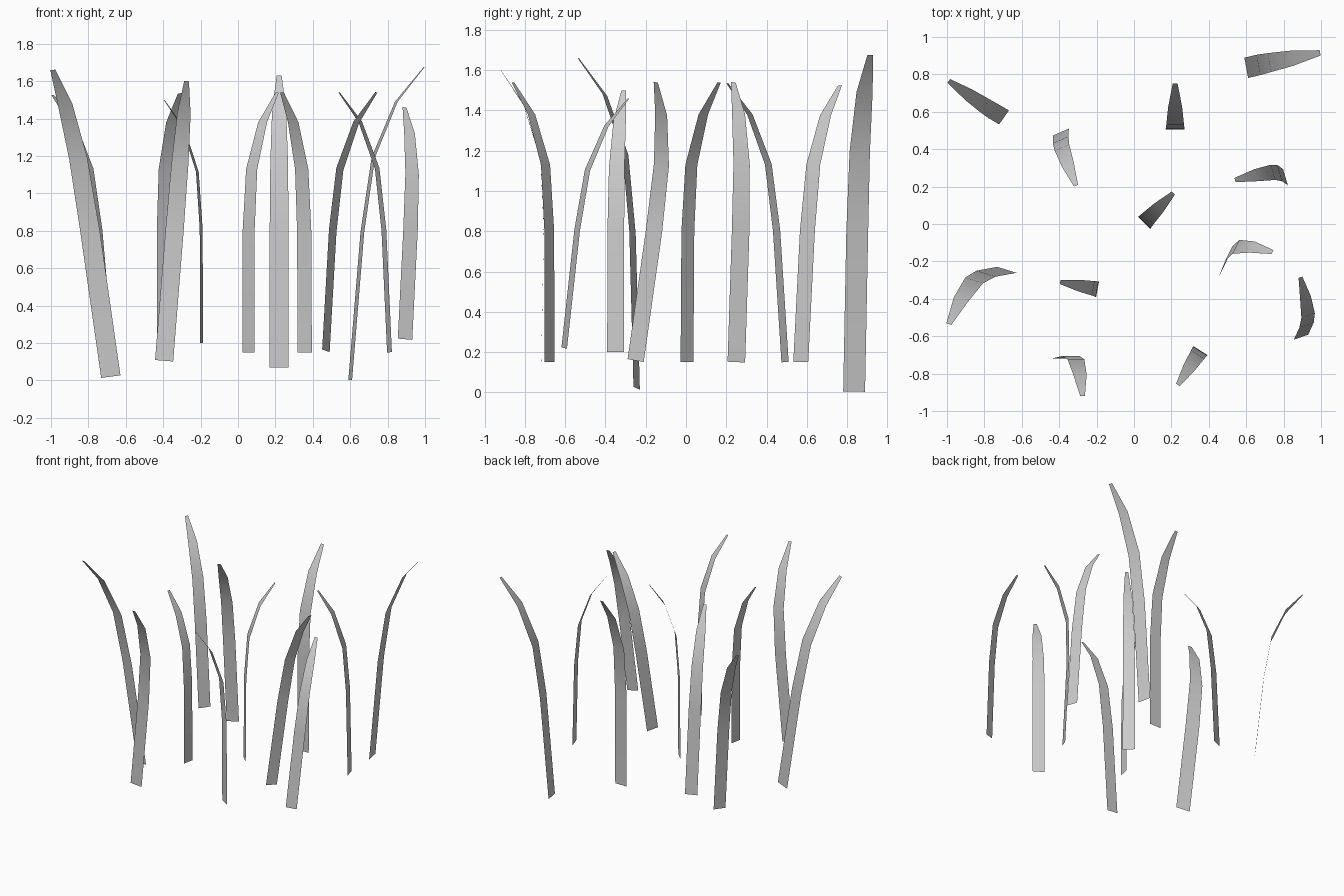
import bpy
from mathutils import Vector

if "Cube" in bpy.data.objects:
    bpy.data.objects.remove(bpy.data.objects["Cube"])

# Unit blade profile: (height, forward bend, width)
PROFILE = [(0, 0, .065), (.468, .003, .065), (.705, .02, .0605),
           (.885, .08, .048), (1, .16, .017)]
TIP = Vector((0, .16, 1))


def grass_blade(name, base, tip, across):
    """Flat bent blade from base to tip; 'across' runs along its base edge."""
    base, tip = Vector(base), Vector(tip)
    t = tip - base
    size = t.length / TIP.length
    t.normalize()
    x = Vector(across)
    x = (x - t * x.dot(t)).normalized()
    n = t.cross(x)
    # undo the profile's own lean so that its tip lands on the target
    u = TIP.normalized()
    up = t * u.z - n * u.y
    fwd = t * u.y + n * u.z
    verts = []
    for h, b, w in PROFILE:
        c = base + (up * h + fwd * b) * size
        verts += [c - x * w * size / 2, c + x * w * size / 2]
    faces = [(i, i + 1, i + 3, i + 2) for i in range(0, len(verts) - 2, 2)]
    me = bpy.data.meshes.new(name)
    me.from_pydata([v[:] for v in verts], [], faces)
    me.shade_smooth()
    ob = bpy.data.objects.new(name, me)
    bpy.context.collection.objects.link(ob)


# Base centre, tip centre, base edge direction
BLADES = [
    ((-.695, .57, .15), (-.99, .765, 1.525), (.05, .07, 0)),
    ((-.39, .492, .15), (-.31, .205, 1.535), (-.08, -.035, 0)),
    ((-.395, -.72, .105), (-.275, -.92, 1.6), (-.09, 0, .007)),
    ((.22, .505, .07), (.22, .75, 1.63), (1, 0, 0)),
    ((.055, .005, .15), (.21, .165, 1.54), (1, -1, 0)),
    ((.357, -.678, .15), (.235, -.86, 1.54), (-.075, .048, 0)),
    ((.81, .25, .15), (.54, .235, 1.54), (-.025, .085, -.004)),
    ((.47, -.25, .158), (.74, -.15, 1.54), (-.04, -.08, .0136)),
    ((.893, -.605, .22), (.89, -.285, 1.46), (.07, .025, -.006)),
    ((-.195, -.35, .2), (-.395, -.31, 1.5), (.015, .08, 0)),
    ((-.68, -.245, .02), (-.99, -.535, 1.66), (-.1, .03, -.01)),
    ((.60, .835, .003), (.995, .915, 1.675), (.02, -.105, .003)),
]
for i, (base, tip, across) in enumerate(BLADES):
    grass_blade(f"grass_blade_{i + 1}", base, tip, across)
